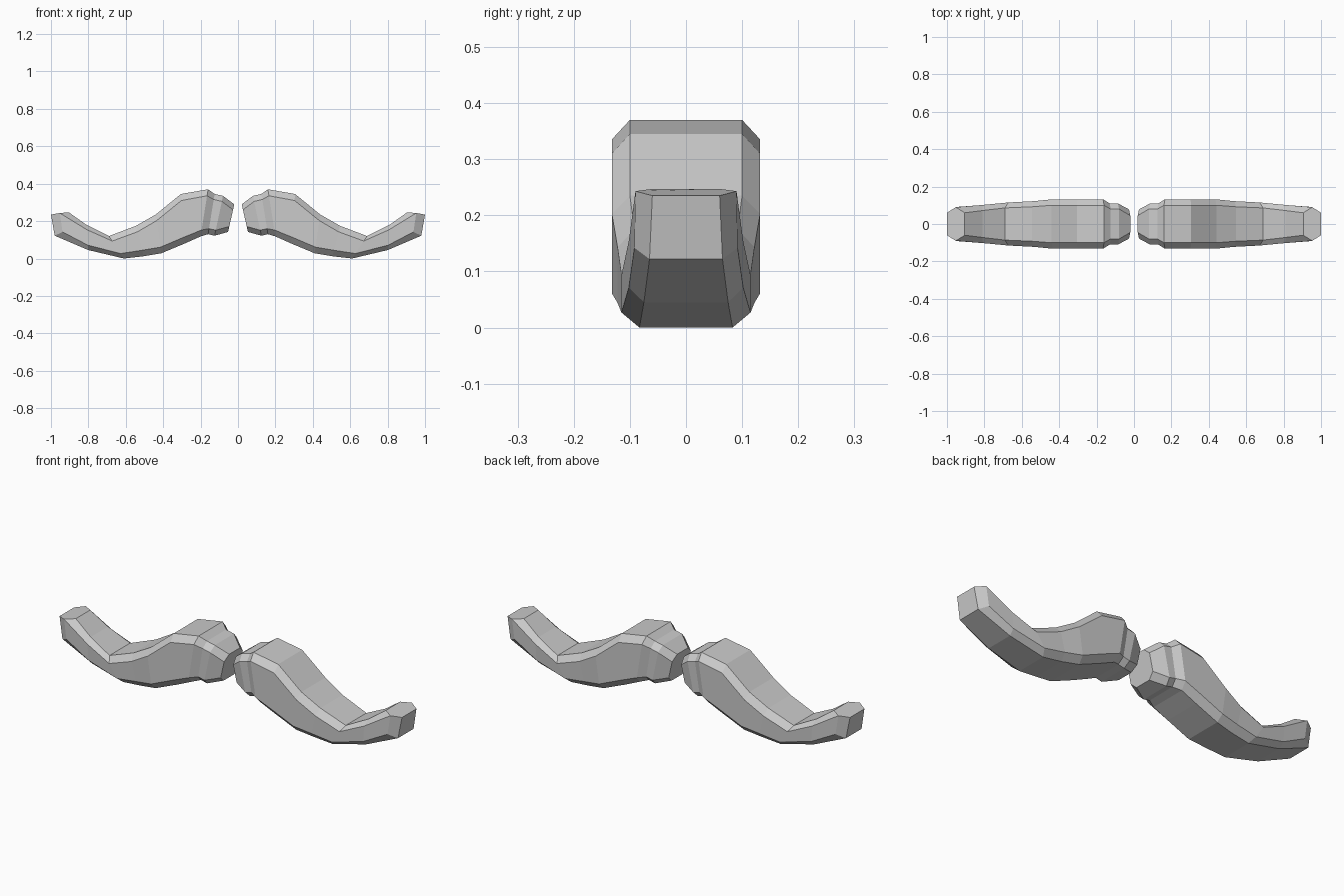
import bpy, bmesh
from mathutils import Vector

if "Cube" in bpy.data.objects:
    bpy.data.objects.remove(bpy.data.objects["Cube"])

# Cross-sections: top x, z | bottom x, z | half width, top half width, bottom half width | bevel
SECTIONS = [
    (.02, .29, .053, .142, .078, .045, .045, .03),
    (.08, .335, .125, .122, .11, .08, .08, .03),
    (.125, .345, .16, .13, .11, .08, .08, .03),
    (.16, .37, .20, .118, .132, .10, .10, .035),
    (.305, .345, .285, .08, .132, .10, .10, .035),
    (.44, .235, .41, .028, .132, .10, .10, .033),
    (.545, .175, .505, .012, .122, .092, .09, .033),
    (.69, .12, .61, 0, .115, .086, .083, .032),
    (.81, .18, .80, .045, .102, .072, .075, .026),
]


def ring(tx, tz, bx, bz, w, tw, bw, c):
    """Bevelled rectangle around the line from top to bottom."""
    t, b = Vector((tx, 0, tz)), Vector((bx, 0, bz))
    d = (b - t).normalized() * c
    return mirrored([(t, tw), (t + d, w), (b - d, w), (b, bw)])


def mirrored(half):
    front = [(p[0], -y, p[2]) for p, y in half]
    back = [(p[0], y, p[2]) for p, y in reversed(half)]
    return front + back


bm = bmesh.new()
coords = [ring(*s) for s in SECTIONS]
# Flared last section just behind the tip
coords.append(mirrored([((.905, 0, .247), .06), ((.953, 0, .243), .09),
                        ((.938, 0, .142), .092), ((.98, 0, .122), .065)]))
rings = [[bm.verts.new(p) for p in r] for r in coords]
for a, b in zip(rings, rings[1:]):
    for i in range(8):
        j = (i + 1) % 8
        bm.faces.new((a[i], a[j], b[j], b[i]))
bm.faces.new(rings[0])

# Blunt tip: end face, two side faces and a hexagonal top
e = rings[-1]
tf, tb = bm.verts.new((1, -.06, .235)), bm.verts.new((1, .06, .235))
bm.faces.new((e[3], e[4], tb, tf))
bm.faces.new((e[1], e[2], e[3], tf))
bm.faces.new((e[6], e[5], e[4], tb))
bm.faces.new((e[0], e[1], tf, tb, e[6], e[7]))
bmesh.ops.recalc_face_normals(bm, faces=bm.faces)

mesh = bpy.data.meshes.new("moustache")
bm.to_mesh(mesh)
bm.free()
obj = bpy.data.objects.new("moustache", mesh)
bpy.context.collection.objects.link(obj)

# Other half
mod = obj.modifiers.new("mirror", 'MIRROR')
mod.use_axis[0] = True
mod.use_mirror_merge = False
